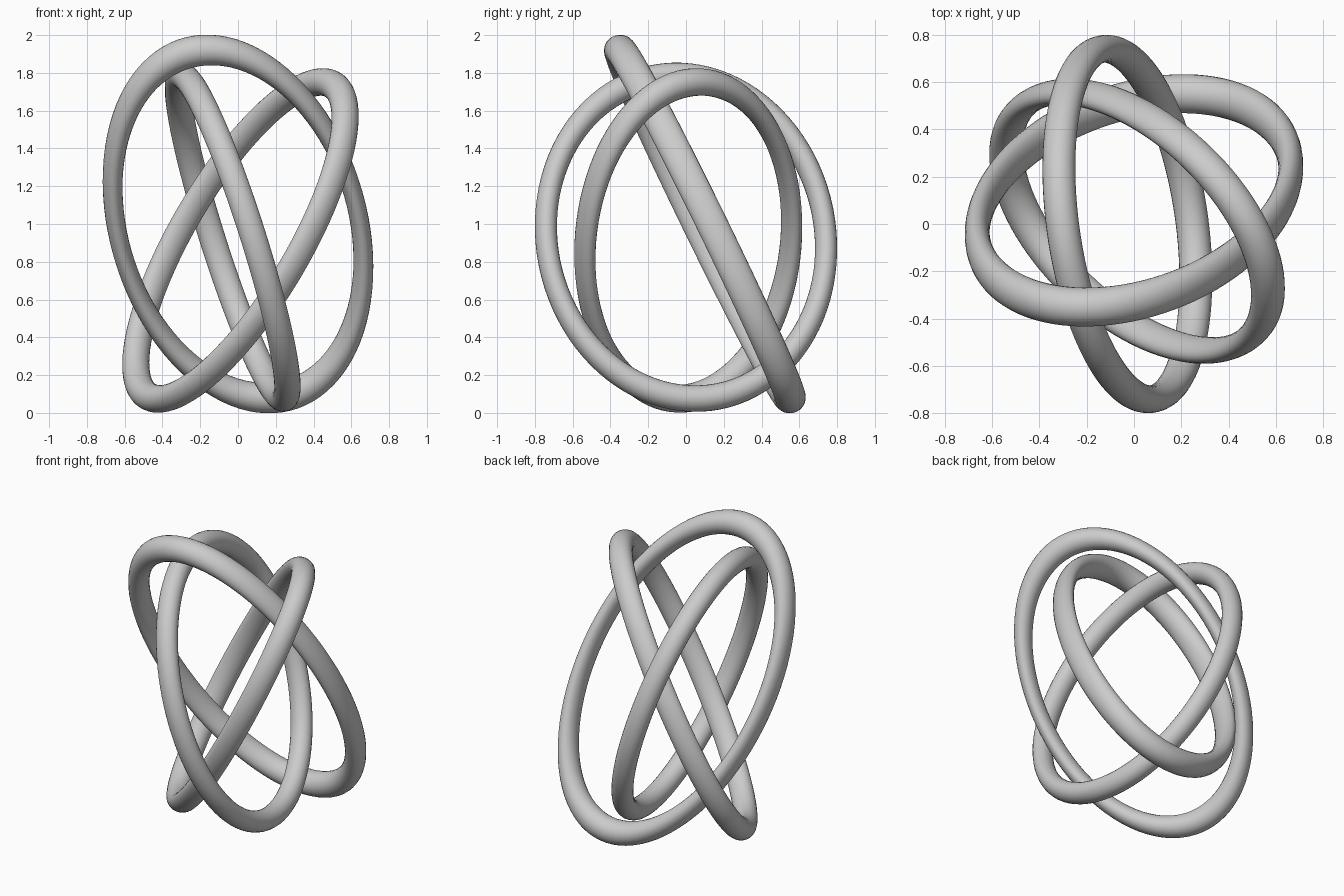
import bpy
from mathutils import Matrix, Vector

if "Cube" in bpy.data.objects:
    bpy.data.objects.remove(bpy.data.objects["Cube"], do_unlink=True)

GREY = (0.6, 0.6, 0.6, 1.0)
grey = bpy.data.materials.new("plain_grey")
grey.use_nodes = True
grey.diffuse_color = GREY
grey.node_tree.nodes["Principled BSDF"].inputs["Base Color"].default_value = GREY


def oval_ring(name, centre, long_axis, normal, half_width, half_length, tube):
    """Torus stretched along its long axis and its normal, then tilted."""
    bpy.ops.mesh.primitive_torus_add(major_segments=96, minor_segments=24,
                                     major_radius=1.0, minor_radius=tube)
    ring = bpy.context.object
    ring.name = name
    v = Vector(long_axis).normalized()
    n = Vector(normal)
    n = (n - v * n.dot(v)).normalized()
    u = v.cross(n)
    tilt = Matrix((u, v, n)).transposed().to_4x4()
    stretch = Matrix.Diagonal((half_width, half_length, half_length, 1.0))
    ring.data.transform(Matrix.Translation(centre) @ tilt @ stretch)
    ring.data.materials.append(grey)
    bpy.ops.object.shade_smooth()


# Three interlocking oval rings
oval_ring("wide_ring", (0, 0.10, 1.0), (-0.247, -0.43, 0.868),
          (-0.053, 0.90, 0.433), 0.632, 1.046, 0.079)
oval_ring("slanted_ring", (0.013, 0.012, 0.913), (0.521, -0.074, 0.851),
          (-0.763, -0.488, 0.425), 0.624, 0.96, 0.078)
oval_ring("narrow_ring", (-0.028, 0, 0.93), (-0.295, -0.082, 0.952),
          (0.943, 0.14, 0.304), 0.748, 0.897, 0.078)
